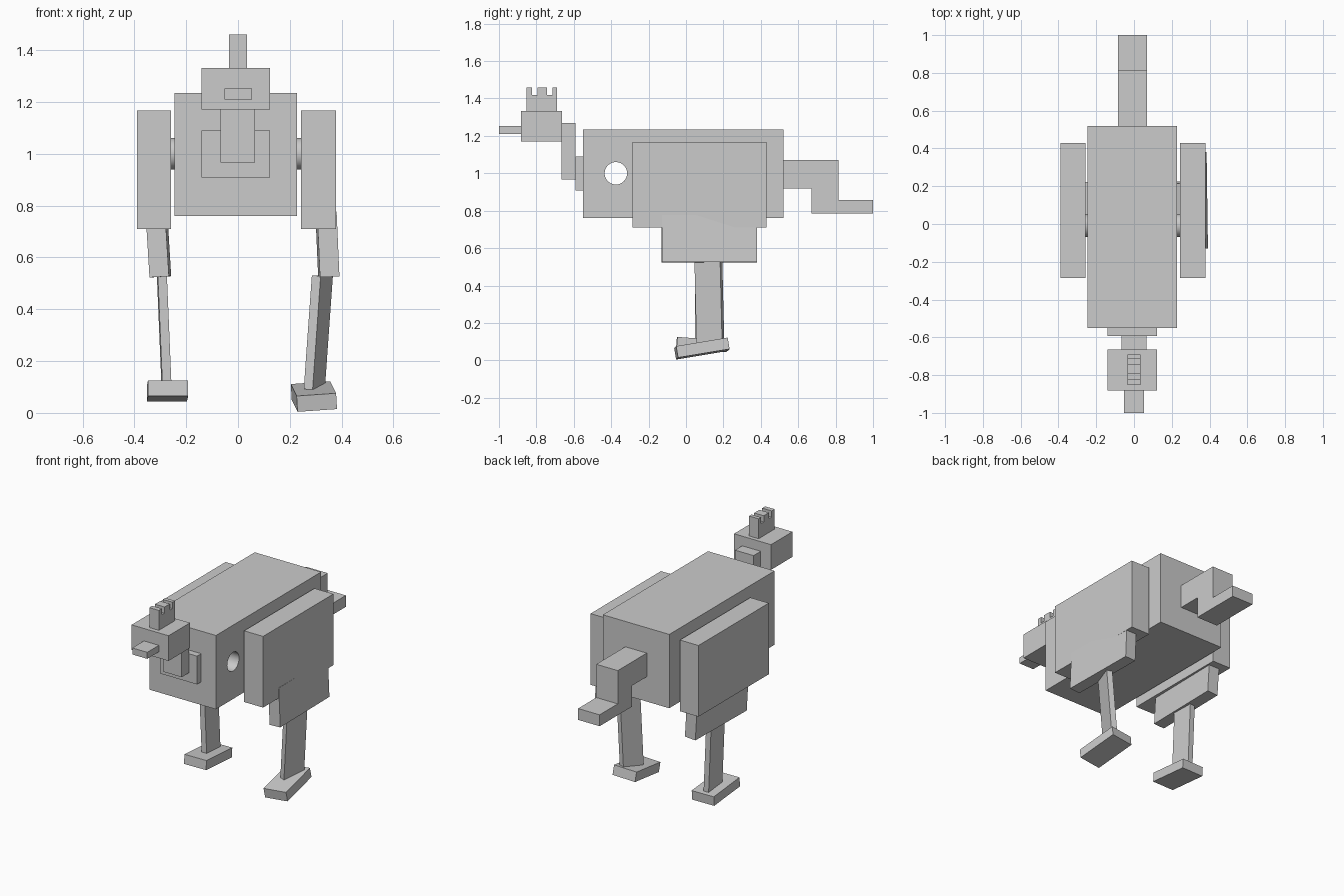
import bpy, bmesh, math
from mathutils import Vector

if "Cube" in bpy.data.objects:
    bpy.data.objects.remove(bpy.data.objects["Cube"])

mat = bpy.data.materials.new("light_grey")
mat.diffuse_color = (0.6, 0.6, 0.6, 1)
mat.use_nodes = True
mat.node_tree.nodes["Principled BSDF"].inputs["Base Color"].default_value = mat.diffuse_color


def finish(name, bm):
    bmesh.ops.recalc_face_normals(bm, faces=bm.faces)
    me = bpy.data.meshes.new(name)
    bm.to_mesh(me)
    bm.free()
    me.materials.append(mat)
    ob = bpy.data.objects.new(name, me)
    bpy.context.collection.objects.link(ob)
    return ob


def box(name, x, y, z):
    """Box from its (min, max) range on each axis."""
    bm = bmesh.new()
    bmesh.ops.create_cube(bm, size=1)
    for v in bm.verts:
        v.co = Vector([(a + b) / 2 + c * (b - a) for (a, b), c in zip((x, y, z), v.co)])
    return finish(name, bm)


def tilted(name, centre, size, angles):
    """Box about its centre, turned by angles in degrees."""
    ob = box(name, *[(-s / 2, s / 2) for s in size])
    ob.location = centre
    ob.rotation_euler = [math.radians(a) for a in angles]
    return ob


def extrude_x(name, points, x0, x1):
    """Side (y, z) profile extruded along x."""
    bm = bmesh.new()
    face = bm.faces.new([bm.verts.new((x0, y, z)) for y, z in points])
    out = bmesh.ops.extrude_face_region(bm, geom=[face])
    verts = [g for g in out["geom"] if isinstance(g, bmesh.types.BMVert)]
    bmesh.ops.translate(bm, verts=verts, vec=(x1 - x0, 0, 0))
    return finish(name, bm)


def rod(name, y, z, r, x0, x1):
    """Smooth cylinder along x."""
    pts = [(y + r * math.cos(i * math.tau / 48), z + r * math.sin(i * math.tau / 48)) for i in range(48)]
    ob = extrude_x(name, pts, x0, x1)
    for p in ob.data.polygons:
        p.use_smooth = len(p.vertices) == 4
    return ob


# Body with a round hole through its sides
body = box("body", (-0.245, 0.228), (-0.55, 0.52), (0.76, 1.235))
cutter = rod("hole_cutter", -0.375, 1.0, 0.06, -0.5, 0.5)
cutter.hide_render = True
cutter.hide_viewport = True
mod = body.modifiers.new("hole", "BOOLEAN")
mod.operation = "DIFFERENCE"
mod.solver = "EXACT"
mod.object = cutter

# Wings and the axle holding them
box("left_wing", (-0.39, -0.258), (-0.285, 0.43), (0.71, 1.168))
box("right_wing", (0.243, 0.378), (-0.285, 0.43), (0.71, 1.168))
rod("left_axle", -0.008, 1.0, 0.06, -0.30, -0.20)
rod("right_axle", -0.008, 1.0, 0.06, 0.20, 0.30)

# Neck, head and beak
box("neck_collar", (-0.14, 0.123), (-0.592, -0.55), (0.908, 1.09))
box("neck", (-0.067, 0.065), (-0.665, -0.591), (0.967, 1.27))
box("head", (-0.14, 0.123), (-0.882, -0.664), (1.17, 1.332))
box("beak", (-0.052, 0.054), (-1.0, -0.881), (1.21, 1.252))

# Comb with two notches
low, high = 1.42, 1.46
comb = [(-0.853, 1.33), (-0.853, high)]
for a, b in ((-0.823, -0.795), (-0.742, -0.715)):
    comb += [(a, high), (a, low), (b, low), (b, high)]
comb += [(-0.69, high), (-0.69, 1.33)]
extrude_x("comb", comb, -0.034, 0.034)

# Stepped tail
box("tail_base", (-0.085, 0.068), (0.519, 0.815), (0.92, 1.072))
box("tail_drop", (-0.085, 0.068), (0.67, 0.815), (0.855, 0.921))
box("tail_tip", (-0.085, 0.068), (0.67, 1.0), (0.785, 0.858))

# Legs, each slightly askew
tilted("left_thigh", (-0.307, 0.125, 0.645), (0.075, 0.51, 0.24), (0, -3.5, -1))
tilted("right_thigh", (0.345, 0.125, 0.65), (0.075, 0.51, 0.25), (0, -2.5, 0.8))
tilted("left_shin", (-0.285, 0.12, 0.32), (0.035, 0.145, 0.44), (0, -2.4, 1.5))
tilted("right_shin", (0.31, 0.125, 0.31), (0.036, 0.145, 0.44), (0, 4.3, -19))
tilted("left_foot", (-0.272, 0.085, 0.085), (0.155, 0.27, 0.06), (-4.5, 0, 1))
tilted("right_foot", (0.293, 0.085, 0.063), (0.153, 0.28, 0.062), (9.5, -4, 4))
